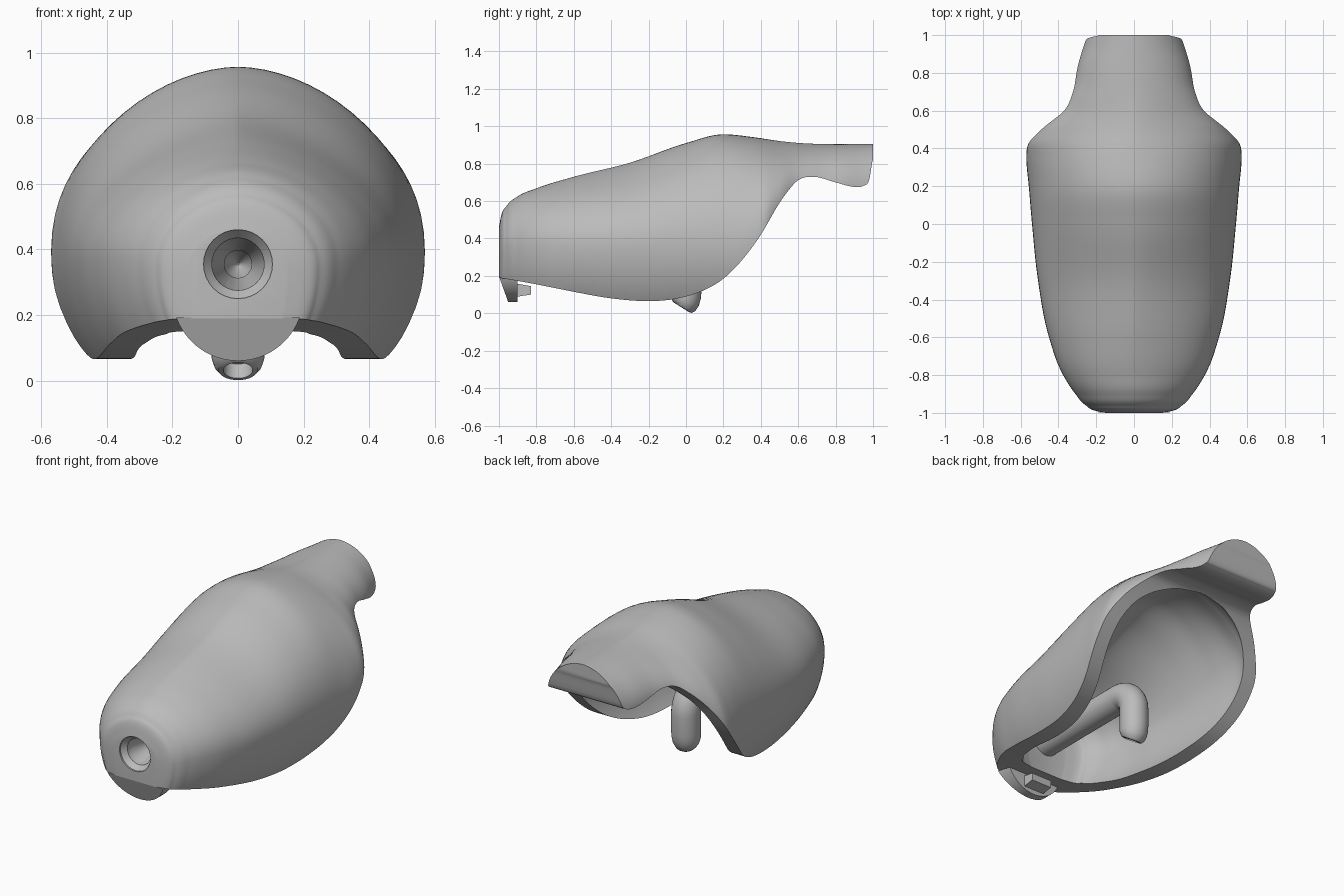
import bpy, bmesh
from math import sin, cos, pi, exp, radians

cube = bpy.data.objects.get("Cube")
if cube:
    bpy.data.objects.remove(cube, do_unlink=True)

grey = bpy.data.materials.new("plain grey")
grey.use_nodes = True
grey.diffuse_color = (0.5, 0.5, 0.5, 1)
grey.node_tree.nodes["Principled BSDF"].inputs["Base Color"].default_value = (0.5, 0.5, 0.5, 1)


def loft(name, rings):
    """Skin a list of equal closed rings and cap both ends."""
    bm = bmesh.new()
    loops = [[bm.verts.new(p) for p in ring] for ring in rings]
    for a, b in zip(loops, loops[1:]):
        for i in range(len(a)):
            j = (i + 1) % len(a)
            bm.faces.new((a[i], a[j], b[j], b[i]))
    bm.faces.new(loops[0])
    bm.faces.new(loops[-1])
    bmesh.ops.recalc_face_normals(bm, faces=bm.faces)
    mesh = bpy.data.meshes.new(name)
    bm.to_mesh(mesh)
    bm.free()
    mesh.materials.append(grey)
    obj = bpy.data.objects.new(name, mesh)
    bpy.context.collection.objects.link(obj)
    return obj


def smooth_rows(rows, steps=8):
    """Resample stations, keyed on the first value, without overshoot."""
    def slope(k, c):
        if k == 0 or k == len(rows) - 1:
            a, b = (rows[0], rows[1]) if k == 0 else (rows[-2], rows[-1])
            return (b[c] - a[c]) / (b[0] - a[0])
        l, m, r = rows[k - 1:k + 2]
        g, h = m[0] - l[0], r[0] - m[0]
        d, e = (m[c] - l[c]) / g, (r[c] - m[c]) / h
        if d * e <= 0:
            return 0
        limit = 3 * min(abs(d), abs(e))
        return max(-limit, min(limit, (d * h + e * g) / (g + h)))

    out = []
    for k in range(len(rows) - 1):
        p, q = rows[k], rows[k + 1]
        h = q[0] - p[0]
        for s in range(steps):
            t = s / steps
            row = [p[0] + h * t]
            for c in range(1, len(p)):
                a, b = slope(k, c) * h, slope(k + 1, c) * h
                row.append(p[c] + a * t + (3 * (q[c] - p[c]) - 2 * a - b) * t ** 2
                           + (a + b - 2 * (q[c] - p[c])) * t ** 3)
            out.append(row)
    return out + [list(rows[-1])]


def egg(y, width, top, centre, low, sides=72):
    """Egg-shaped section, its shoulders pinched ahead of and behind the hump."""
    pinch = 1.08 + .3 * exp(-((y + .4) / .35) ** 2) + .3 * exp(-((y - .54) / .14) ** 2)
    ring = []
    for i in range(sides):
        a = 2 * pi * i / sides
        c, s = cos(a), sin(a)
        if s > 0:
            c = abs(c) ** pinch * (1 if c > 0 else -1)
        ring.append((width * c, y, centre + s * (top - centre if s > 0 else low)))
    return ring


def disc(y, z, radius, tilt=0, sides=32):
    """Circle facing along y, tipped about the x axis."""
    return [(radius * cos(2 * pi * i / sides),
             y - radius * sin(2 * pi * i / sides) * sin(tilt),
             z + radius * sin(2 * pi * i / sides) * cos(tilt)) for i in range(sides)]


def carve(obj, cutter):
    mod = obj.modifiers.new("carve", "BOOLEAN")
    mod.operation, mod.solver, mod.object = "DIFFERENCE", "EXACT", cutter
    bpy.context.view_layer.objects.active = obj
    bpy.ops.object.modifier_apply(modifier=mod.name)


def shade(obj, angle=35):
    bpy.ops.object.select_all(action="DESELECT")
    obj.select_set(True)
    bpy.context.view_layer.objects.active = obj
    bpy.ops.object.shade_smooth_by_angle(angle=radians(angle))


# Outer body: y, half width, top, widest height, depth below it
outer = [
    (-1, .15, .46, .335, .3), (-.99, .2, .515, .34, .325), (-.96, .255, .573, .35, .35),
    (-.9, .31, .625, .36, .39), (-.8, .375, .668, .37, .45), (-.6, .45, .73, .37, .5),
    (-.3, .508, .805, .37, .56), (0, .54, .91, .37, .57), (.2, .557, .957, .37, .57),
    (.35, .57, .943, .39, .57), (.42, .562, .933, .44, .5), (.5, .495, .921, .55, .5),
    (.6, .385, .911, .65, .5), (.7, .335, .906, .67, .5), (.85, .295, .905, .67, .4),
    (.95, .265, .905, .66, .4), (1, .25, .905, .66, .4)]
shell = loft("shell", [egg(*row) for row in smooth_rows(outer)])

# Inner hollow
inner = [
    (-.79, .14, .48, .35, .32), (-.775, .21, .53, .36, .37), (-.73, .27, .59, .37, .4),
    (-.6, .35, .64, .37, .43), (-.3, .41, .715, .37, .48), (0, .445, .82, .37, .5),
    (.2, .465, .87, .37, .5), (.35, .478, .86, .39, .5), (.45, .455, .84, .44, .5),
    (.52, .4, .82, .5, .5), (.57, .33, .79, .53, .5), (.6, .26, .76, .55, .4),
    (.62, .14, .725, .57, .4)]
hollow = loft("hollow_cutter", [egg(*row) for row in smooth_rows(inner)])

# Curved lower rim, cut straight across
rim = [(-1.1, .205), (-1, .19), (-.8, .155), (-.6, .115), (-.4, .08), (-.2, .065),
       (0, .09), (.1, .125), (.2, .185), (.3, .285), (.4, .42), (.5, .59), (.55, .66),
       (.6, .712), (.68, .73), (.8, .7), (.91, .675), (.95, .682), (.98, .715),
       (1, .82), (1.1, .84)]
edge = smooth_rows(rim, 5) + [(1.1, -.6), (-1.1, -.6)]
under = loft("rim_cutter", [[(x, y, z) for y, z in edge] for x in (-1, 1)])

# Stepped bore in the nose, ending in a cone
bore = loft("bore_cutter", [disc(y, .355, r) for y, r in (
    (-1.03, .105), (-.99, .105), (-.96, .08), (-.92, .078), (-.82, .042), (-.6, .04), (-.54, .003))])

# Bent pipe behind the bore, with a slanted hollow tip
bend = .13
pipe_rings = [disc(-.92, .355, .085), disc(-.5, .355, .083)]
for i in range(13):
    a = pi / 2 * i / 12
    pipe_rings.append(disc(-bend + bend * sin(a), .355 - bend + bend * cos(a), .083, -a))
pipe_rings += [disc(y, z, r, -radians(t)) for y, z, r, t in (
    (0, .12, .083, 92), (-.002, .09, .082, 98), (-.007, .066, .08, 108),
    (-.014, .045, .072, 118), (-.021, .033, .06, 122), (-.023, .031, .045, 122),
    (.004, .073, .043, 122))]
pipe = loft("pipe", pipe_rings)

for cutter in (hollow, under, bore):
    carve(shell, cutter)
carve(pipe, bore)
for cutter in (hollow, under, bore):
    bpy.data.objects.remove(cutter, do_unlink=True)


# Rounded tab hanging under the nose, its front sloping back
def tab_ring(y, lean):
    arc = [radians(-160 + 140 * i / 24) for i in range(25)]
    points = [(.2 * cos(a), .26 + .2 * sin(a)) for a in arc]
    return [(x, y + lean * (.192 - z), z) for x, z in points]


tab = loft("front_tab", [tab_ring(-.998, .36), tab_ring(-.9, 0)])

# Small tapered catch behind the tab
catch = loft("catch", [
    [(-.07, y, lo), (.07, y, lo), (.07, y, hi), (-.07, y, hi)]
    for y, lo, hi in ((-.91, .088, .16), (-.83, .1, .145))])

for obj in (shell, pipe, tab):
    shade(obj)
